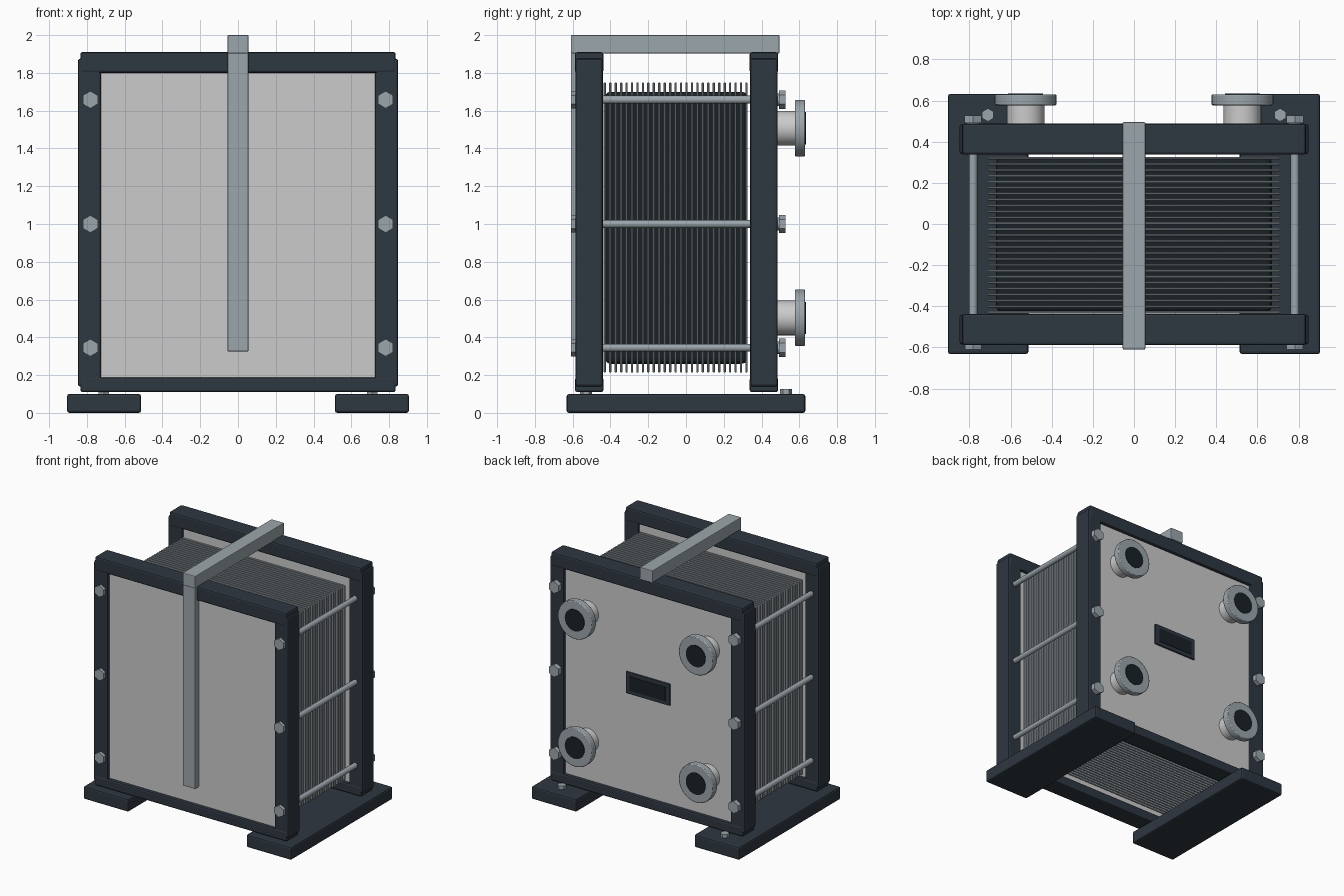
import bpy, math

if "Cube" in bpy.data.objects:
    bpy.data.objects.remove(bpy.data.objects["Cube"])

def mat(name, c):
    m = bpy.data.materials.new(name)
    m.diffuse_color = (*c, 1)
    m.use_nodes = True
    m.node_tree.nodes["Principled BSDF"].inputs["Base Color"].default_value = m.diffuse_color
    return m

DARK = mat("dark_paint", (0.027, 0.038, 0.052))
BLACK = mat("black_rubber", (0.010, 0.015, 0.019))
STEEL = mat("steel", (0.33, 0.38, 0.41))
PANEL = mat("panel_grey", (0.58, 0.60, 0.60))
PIPE = mat("pipe_grey", (0.62, 0.64, 0.65))

def bevel(o, w, seg=2):
    b = o.modifiers.new("bevel", 'BEVEL')
    b.width, b.segments, b.limit_method = w, seg, 'ANGLE'

def box(name, x, y, z, m, bev=0.0, seg=2):
    """Box from (min, max) ranges."""
    bpy.ops.mesh.primitive_cube_add(size=1, location=[(r[0] + r[1]) / 2 for r in (x, y, z)])
    o = bpy.context.object
    o.name = name
    o.scale = [r[1] - r[0] for r in (x, y, z)]
    bpy.ops.object.transform_apply(location=False, rotation=False, scale=True)
    o.data.materials.append(m)
    if bev:
        bevel(o, bev, seg)
    return o

def cyl(name, x, z, y0, y1, r, m, n=32, bev=0.0):
    """Cylinder along y; six-sided ones keep a point at the top."""
    bpy.ops.mesh.primitive_cylinder_add(vertices=n, radius=r, depth=y1 - y0,
                                        location=(x, (y0 + y1) / 2, z),
                                        rotation=(math.pi / 2, 0, 0))
    o = bpy.context.object
    o.name = name
    o.data.materials.append(m)
    if n > 6:
        bpy.ops.object.shade_smooth_by_angle()
    if bev:
        bevel(o, bev)
    return o

# Front and back end frames with recessed panels
for tag, y0, y1 in (("front", -0.585, -0.44), ("back", 0.34, 0.485)):
    for s in (-1, 1):
        side = "left" if s < 0 else "right"
        box(f"{tag}_post_{side}", sorted((s * 0.725, s * 0.848)), (y0, y1), (0.14, 1.875), DARK, 0.012)
    box(f"{tag}_top_bar", (-0.835, 0.835), (y0 - 0.003, y1 + 0.003), (1.80, 1.91), DARK, 0.012)
    box(f"{tag}_bottom_bar", (-0.835, 0.835), (y0 - 0.003, y1 + 0.003), (0.11, 0.188), DARK, 0.012)
    box(f"{tag}_panel", (-0.74, 0.74), (y0 + 0.02, y1 - 0.02), (0.17, 1.82), PANEL)

# Carrying beam and front guide bar
box("top_beam", (-0.055, 0.055), (-0.61, 0.495), (1.903, 2.0), STEEL, 0.005)
box("front_guide_bar", (-0.055, 0.055), (-0.61, -0.555), (0.325, 1.905), STEEL, 0.005)

# Plate pack: dark gasket core with thin plates
box("gasket_core", (-0.67, 0.67), (-0.43, 0.325), (0.26, 1.70), BLACK, 0.03, 3)
COUNT = 27
for i in range(COUNT):
    y = -0.43 + i * 0.75 / (COUNT - 1)
    box(f"plate_{i + 1}", (-0.71, 0.71), (y - 0.006, y + 0.006), (0.213, 1.75), STEEL, 0.004, 1)

for s in (-1, 1):
    side = "left" if s < 0 else "right"
    # Foot rails with hold-down bolts
    box(f"foot_{side}", sorted((s * 0.513, s * 0.905)), (-0.632, 0.632), (0, 0.10), DARK, 0.012)
    for tag, y in (("front", -0.53), ("back", 0.53)):
        bpy.ops.mesh.primitive_cylinder_add(vertices=6, radius=0.032, depth=0.04,
                                            location=(s * 0.71, y, 0.107))
        o = bpy.context.object
        o.name = f"foot_bolt_{tag}_{side}"
        o.data.materials.append(STEEL)
    # Tie rods with hex heads and nuts
    for lv, z in (("low", 0.345), ("mid", 1.0), ("high", 1.658)):
        x = s * 0.782
        cyl(f"tie_rod_{lv}_{side}", x, z, -0.59, 0.52, 0.021, STEEL, 20)
        cyl(f"bolt_head_{lv}_{side}", x, z, -0.61, -0.575, 0.046, STEEL, 6)
        cyl(f"washer_{lv}_{side}", x, z, 0.48, 0.495, 0.034, STEEL, 24)
        cyl(f"nut_{lv}_{side}", x, z, 0.492, 0.528, 0.048, STEEL, 6)
    # Ports on the back panel
    for lv, z in (("low", 0.503), ("high", 1.507)):
        x = s * 0.527
        cyl(f"port_pipe_{lv}_{side}", x, z, 0.45, 0.59, 0.092, PIPE)
        cyl(f"port_flange_{lv}_{side}", x, z, 0.577, 0.63, 0.15, STEEL, 40, 0.006)
        cyl(f"port_bore_{lv}_{side}", x, z, 0.60, 0.634, 0.085, BLACK)

# Blank nameplate on the back panel
box("nameplate_frame", (-0.19, 0.19), (0.455, 0.477), (0.965, 1.135), DARK, 0.004)
box("nameplate_face", (-0.155, 0.155), (0.46, 0.481), (0.995, 1.105), BLACK)
